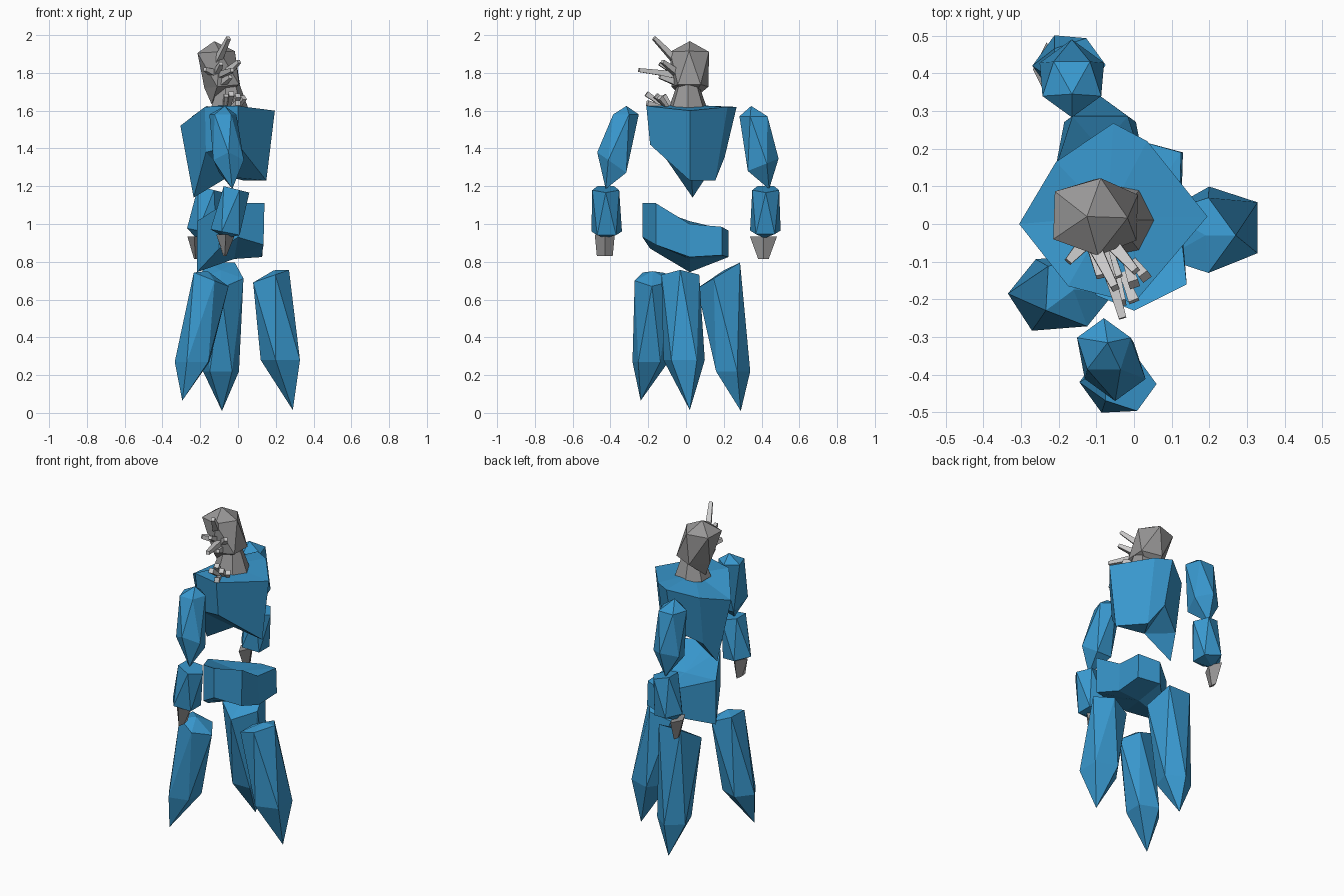
import bpy, bmesh, math
from mathutils import Vector

if "Cube" in bpy.data.objects:
    bpy.data.objects.remove(bpy.data.objects["Cube"])


def material(name, rgb):
    m = bpy.data.materials.new(name)
    m.diffuse_color = (*rgb, 1)
    m.use_nodes = True
    m.node_tree.nodes["Principled BSDF"].inputs["Base Color"].default_value = m.diffuse_color
    return m


BLUE = material("crystal blue", (0.04, 0.31, 0.61))
GREY = material("stone grey", (0.31, 0.305, 0.305))
PALE = material("pale grey", (0.6, 0.595, 0.595))


def loft(name, rings, mat, top=None, bottom=None, split=False):
    """Skin a list of equal-length point rings; close ends with a fan to a centre point."""
    bm = bmesh.new()
    vs = [[bm.verts.new(p) for p in ring] for ring in rings]
    n = len(vs[0])
    for a, b in zip(vs, vs[1:]):
        for i in range(n):
            j = (i + 1) % n
            if split:
                bm.faces.new((a[i], a[j], b[i]))
                bm.faces.new((a[j], b[j], b[i]))
            else:
                bm.faces.new((a[i], a[j], b[j], b[i]))
    for ring, centre in ((vs[0], top), (vs[-1], bottom)):
        if centre:
            c = bm.verts.new(centre)
            for i in range(n):
                bm.faces.new((ring[i], ring[(i + 1) % n], c))
        else:
            bm.faces.new(ring)
    bmesh.ops.recalc_face_normals(bm, faces=bm.faces)
    me = bpy.data.meshes.new(name)
    bm.to_mesh(me)
    bm.free()
    me.materials.append(mat)
    ob = bpy.data.objects.new(name, me)
    bpy.context.collection.objects.link(ob)
    return ob


def shard(name, path, mat, top=None, tip=None, sides=5, phase=0.0):
    """Faceted crystal with each ring turned half a step: (x, y, z, radius, x slope, y slope)."""
    rings = []
    for k, (x, y, z, r, sx, sy) in enumerate(path):
        ring = []
        for i in range(sides):
            a = math.radians(phase) + math.tau * (i + k / 2) / sides
            dx, dy = r * math.cos(a), r * math.sin(a)
            ring.append((x + dx, y + dy, z + sx * dx + sy * dy))
        rings.append(ring)
    return loft(name, rings, mat, top, tip, split=True)


def spike(name, a, b, r0, r1):
    """Square tapered rod from a to b."""
    a, b = Vector(a), Vector(b)
    q = (b - a).to_track_quat('Z', 'Y')
    ring = lambda c, r: [c + q @ Vector((sx * r, sy * r, 0))
                         for sx, sy in ((1, 1), (-1, 1), (-1, -1), (1, -1))]
    loft(name, [ring(a, r0), ring(b, r1)], PALE)


# Torso: wide shoulders narrowing to a jagged lower edge
loft("torso", [
    [(-.305, 0, 1.52), (-.175, -.165, 1.62), (0, -.21, 1.625), (.195, .02, 1.60),
     (.035, .22, 1.62), (-.055, .268, 1.62), (-.207, .165, 1.57)],
    [(-.235, .035, 1.14), (-.17, -.13, 1.38), (0, -.19, 1.42), (.15, .02, 1.23),
     (.03, .155, 1.23), (-.05, .205, 1.355), (-.2, .12, 1.27)],
], BLUE, (-.07, .02, 1.63), (-.05, .03, 1.25))

# Hips: a floating bent band
loft("hips", [
    [(0, -.23, 1.11), (.14, -.16, 1.11), (.12, .02, 1.0), (.125, .19, .985),
     (0, .225, .965), (-.217, .02, 1.015), (-.1, -.19, 1.09)],
    [(0, -.23, .93), (.135, -.16, .89), (.125, .02, .825), (.13, .19, .835),
     (0, .225, .825), (-.217, .02, .745), (-.1, -.19, .87)],
], BLUE, (.0, .01, 1.0), (-.02, .02, .815))

# Three pointed legs
shard("front_left_leg", [(-.15, -.175, .71, .1, -.4, 0), (-.235, -.19, .27, .1, 0, 0)], BLUE,
      (-.16, -.175, .75), (-.295, -.24, .065), phase=-75)
shard("right_leg", [(.165, -.03, .72, .105, .35, 0), (.235, -.01, .28, .115, 0, 0)], BLUE,
      (.19, -.03, .755), (.29, .02, .015), phase=72)
shard("back_leg", [(-.09, .185, .735, .125, 0, .6), (-.09, .24, .22, .1, 0, 0)], BLUE,
      (-.09, .2, .755), (-.085, .29, .01), phase=54)

# Arms: upper arm and forearm crystals with a wedge-shaped hand
shard("front_upper_arm", [(-.08, -.325, 1.58, .075, 0, 0), (-.05, -.385, 1.32, .085, 0, -.7)],
      BLUE, (-.07, -.315, 1.625), (-.03, -.425, 1.185), phase=90)
shard("back_upper_arm", [(-.165, .365, 1.57, .082, 0, 0), (-.165, .4, 1.31, .09, 0, .4)],
      BLUE, (-.165, .345, 1.625), (-.17, .44, 1.185), phase=126)
shard("front_forearm", [(-.015, -.425, 1.185, .075, -.25, 0), (-.06, -.42, .955, .085, -.2, 0)],
      BLUE, None, (-.065, -.43, .925), phase=0)
shard("back_forearm", [(-.15, .422, 1.185, .075, -.25, 0), (-.185, .42, .96, .085, -.2, 0)],
      BLUE, None, (-.22, .415, .925), phase=0)


def hand(name, x, y, z, wx, wy, tip_x, tip_wy, tip_z):
    diamond = lambda cx, hx, hy, h: [(cx + hx, y, h), (cx, y + hy, h),
                                     (cx - hx, y, h), (cx, y - hy, h)]
    loft(name, [diamond(x, wx, wy, z), diamond(tip_x, .008, tip_wy, tip_z)], GREY)


hand("front_hand", -.065, -.43, .945, .05, .053, -.07, .042, .83)
hand("back_hand", -.232, .41, .935, .036, .072, -.225, .028, .815)

# Neck and faceted head leaning to the left
loft("neck", [[(-.05 + r * math.cos(math.tau * i / 7), .01 + r * math.sin(math.tau * i / 7), z)
               for i in range(7)] for r, z in ((.06, 1.735), (.105, 1.61))], GREY)
shard("head", [(-.125, .02, 1.91, .108, .05, 0), (-.075, .02, 1.73, .103, .1, 0)], GREY,
      (-.125, .02, 1.968), (-.14, .01, 1.635), phase=-2)

# Spikes on the face and at the collar
face_spikes = [
    ((-.11, -.05, 1.86), (-.05, -.17, 1.985)), ((-.09, -.05, 1.79), (-.03, -.25, 1.815)),
    ((-.06, -.05, 1.80), (.005, -.125, 1.86)), ((-.11, -.05, 1.80), (-.09, -.14, 1.85)),
    ((-.08, -.05, 1.75), (-.04, -.14, 1.78)), ((-.13, -.05, 1.80), (-.175, -.10, 1.82)),
]
for i, (a, b) in enumerate(face_spikes):
    spike(f"face_spike_{i + 1}", a, b, .018, .010)

collar_spikes = [
    ((-.05, -.11, 1.62), (-.035, -.21, 1.69)), ((-.02, -.10, 1.62), (.0, -.16, 1.68)),
    ((.0, -.10, 1.62), (.03, -.14, 1.67)), ((-.07, -.08, 1.62), (-.06, -.12, 1.68)),
    ((-.03, -.13, 1.62), (.0, -.205, 1.64)),
]
for i, (a, b) in enumerate(collar_spikes):
    spike(f"collar_spike_{i + 1}", a, b, .009, .014)
